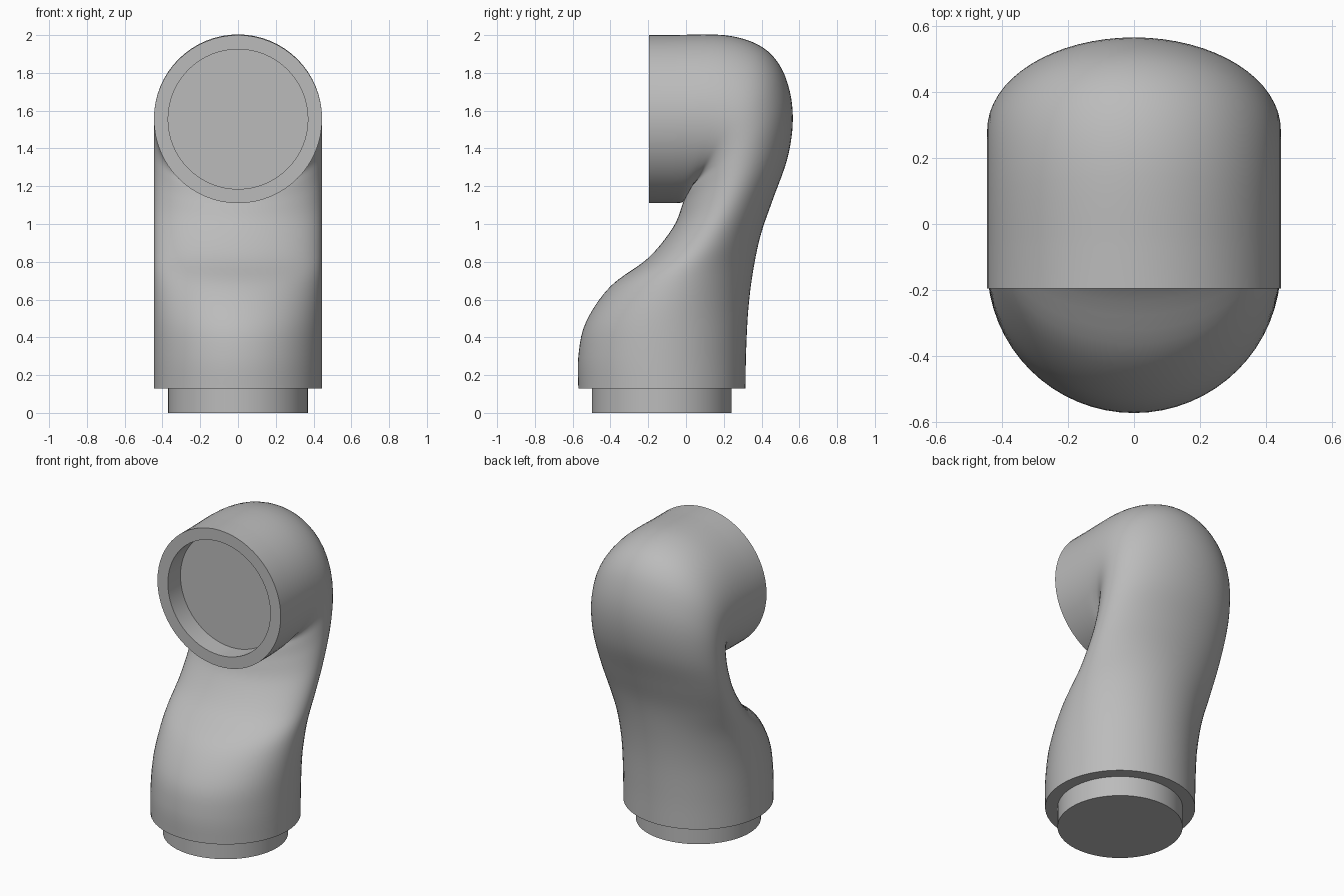
import bpy, bmesh, math
from mathutils import Vector

cube = bpy.data.objects.get("Cube")
if cube:
    bpy.data.objects.remove(cube)

R, INNER, SIDES, STEPS = 0.445, 0.37, 64, 5

grey = bpy.data.materials.new("plain grey")
grey.use_nodes = True
grey.diffuse_color = (0.5, 0.5, 0.5, 1)
grey.node_tree.nodes["Principled BSDF"].inputs["Base Color"].default_value = (0.5, 0.5, 0.5, 1)

# Paired front and back outline points (y, z, y, z) from the foot to the mouth
OUTLINE = [
    (-0.57, 0.13, 0.315, 0.13), (-0.57, 0.30, 0.318, 0.32),
    (-0.53, 0.48, 0.33, 0.55), (-0.40, 0.67, 0.355, 0.75),
    (-0.20, 0.82, 0.395, 0.94), (-0.07, 0.98, 0.46, 1.13),
    (-0.02, 1.10, 0.535, 1.34), (0.0, 1.17, 0.565, 1.53),
    (0.01, 1.18, 0.55, 1.70), (0.01, 1.17, 0.49, 1.85),
    (0.0, 1.14, 0.38, 1.95), (-0.02, 1.115, 0.20, 2.0),
    (-0.07, 1.11, -0.07, 2.0),
]


def smooth_path(pts):
    """Catmull-Rom interpolation through the paired outline points."""
    p = [Vector(q) for q in pts]
    p = [p[0]] + p + [p[-1]]
    for a, b, c, d in zip(p, p[1:], p[2:], p[3:]):
        for s in range(STEPS):
            t = s / STEPS
            yield (b * 2 + (c - a) * t + (a * 2 - b * 5 + c * 4 - d) * t ** 2
                   + (b * 3 - a - c * 3 + d) * t ** 3) / 2
    yield p[-1]


def ring(front_y, front_z, back_y, back_z, half_width):
    """Elliptical section spanning a front and a back point."""
    f, b = Vector((0, front_y, front_z)), Vector((0, back_y, back_z))
    mid, arm = (f + b) / 2, (b - f) / 2
    side = Vector((half_width, 0, 0))
    angles = [math.tau * i / SIDES for i in range(SIDES)]
    return [mid + side * math.cos(a) + arm * math.sin(a) for a in angles]


def loft(name, sections):
    """Skin the sections in order and cap both ends."""
    bm = bmesh.new()
    loops = [[bm.verts.new(v) for v in s] for s in sections]
    for lo, hi in zip(loops, loops[1:]):
        for i in range(SIDES):
            j = (i + 1) % SIDES
            bm.faces.new((lo[i], lo[j], hi[j], hi[i]))
    bm.faces.new(loops[0][::-1])
    bm.faces.new(loops[-1])
    bmesh.ops.recalc_face_normals(bm, faces=bm.faces)
    mesh = bpy.data.meshes.new(name)
    bm.to_mesh(mesh)
    bm.free()
    mesh.materials.append(grey)
    obj = bpy.data.objects.new(name, mesh)
    bpy.context.collection.objects.link(obj)
    bpy.ops.object.select_all(action="DESELECT")
    obj.select_set(True)
    bpy.context.view_layer.objects.active = obj
    bpy.ops.object.shade_smooth_by_angle(angle=math.radians(40))
    return obj


# Bent pipe, ending in a straight mouth with a round socket sunk into it
MOUTH_Y, SOCKET_Y, MOUTH_Z = -0.195, -0.065, 1.555
sections = [ring(*p, R) for p in smooth_path(OUTLINE)]
for y, r in ((MOUTH_Y, R), (MOUTH_Y, INNER), (SOCKET_Y, INNER)):
    sections.append(ring(y, MOUTH_Z - r, y, MOUTH_Z + r, r))
loft("pipe_elbow", sections)

# Narrower plug under the foot
FOOT_Y = -0.128
loft("foot_plug", [ring(FOOT_Y - INNER, z, FOOT_Y + INNER, z, INNER)
                   for z in (0, 0.14)])
